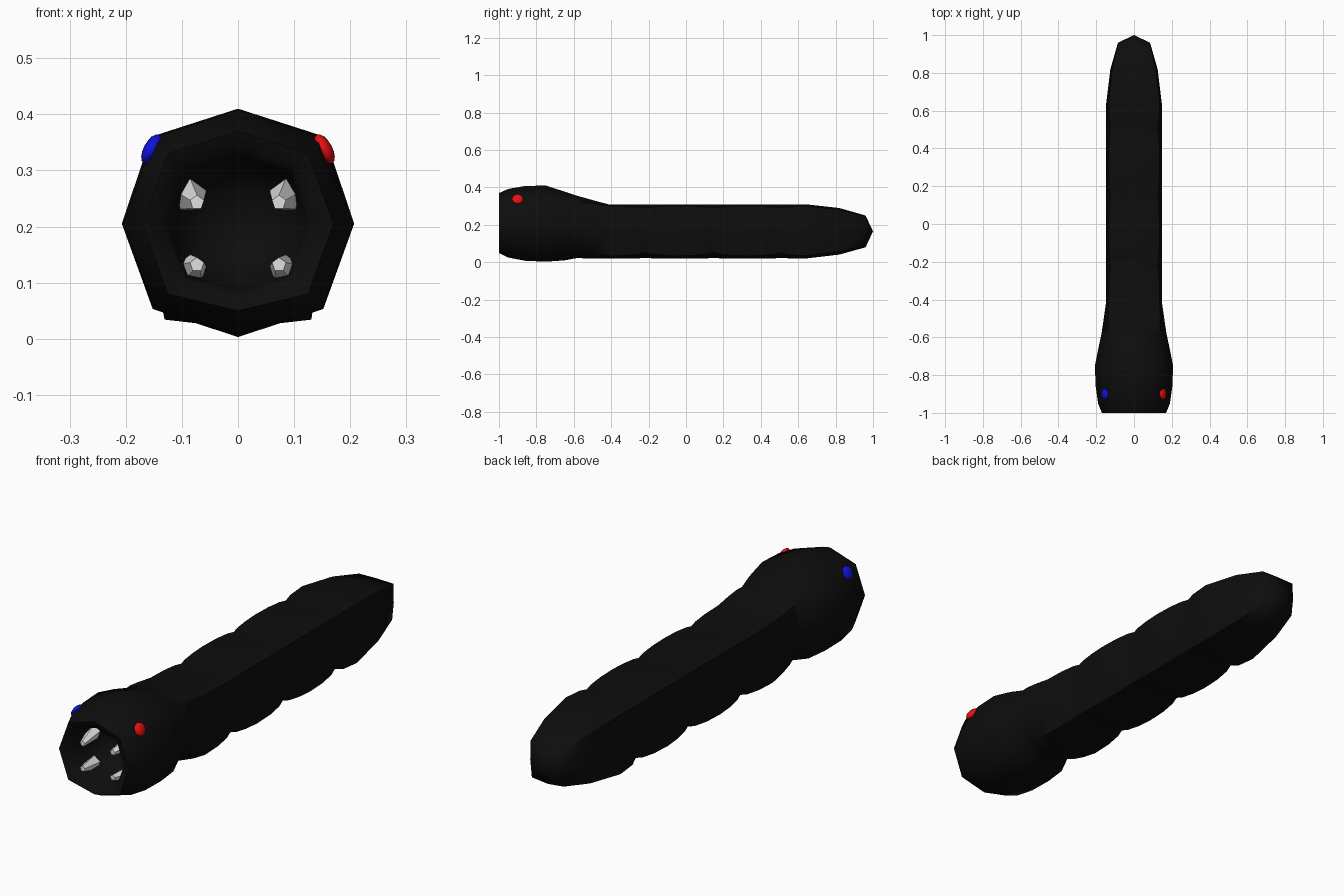
import bpy, bmesh, math
from mathutils import Vector

if "Cube" in bpy.data.objects:
    bpy.data.objects.remove(bpy.data.objects["Cube"])


def material(name, rgb):
    m = bpy.data.materials.new(name)
    m.diffuse_color = (*rgb, 1)
    m.use_nodes = True
    m.node_tree.nodes["Principled BSDF"].inputs["Base Color"].default_value = m.diffuse_color
    return m


BLACK = material("black skin", (0.004, 0.004, 0.004))
RED = material("red eye", (0.8, 0.005, 0.005))
BLUE = material("blue eye", (0.006, 0.006, 0.75))
IVORY = material("tooth white", (0.75, 0.75, 0.75))


def finish(bm, name, mat, angle):
    bmesh.ops.recalc_face_normals(bm, faces=bm.faces)
    me = bpy.data.meshes.new(name)
    bm.to_mesh(me)
    bm.free()
    me.materials.append(mat)
    ob = bpy.data.objects.new(name, me)
    bpy.context.collection.objects.link(ob)
    bpy.context.view_layer.objects.active = ob
    ob.select_set(True)
    bpy.ops.object.shade_smooth_by_angle(angle=math.radians(angle))
    ob.select_set(False)
    return ob


def lerp(a, b, t):
    return a + (b - a) * t


def ring(bm, y, w, top, bot, cu, cl, zc):
    """Eight-sided section: w half width, cu / cl upper and lower corner offsets."""
    pts = [(w, zc), (cu, zc + cu), (0, top), (-cu, zc + cu),
           (-w, zc), (-cl, zc - cl), (0, bot), (cl, zc - cl)]
    return [bm.verts.new((x, y, z)) for x, z in pts]


# Mouth cavity (from the inside out), then head
sections = [
    (-0.80, 0.07, 0.27, 0.14, 0.05, 0.05, 0.205),
    (-0.86, 0.115, 0.315, 0.095, 0.083, 0.083, 0.205),
    (-0.95, 0.125, 0.325, 0.085, 0.092, 0.092, 0.205),
    (-0.985, 0.135, 0.335, 0.075, 0.10, 0.10, 0.205),
    (-1.0, 0.17, 0.37, 0.05, 0.125, 0.125, 0.205),
    (-0.95, 0.19, 0.392, 0.025, 0.141, 0.141, 0.205),
    (-0.86, 0.203, 0.408, 0.008, 0.152, 0.151, 0.205),
    (-0.75, 0.207, 0.41, 0.003, 0.155, 0.152, 0.205),
    (-0.65, 0.187, 0.378, 0.010, 0.146, 0.14, 0.193),
]

# Bulging body segments: the corners swell between narrow joints
joints = [-0.58, -0.215, 0.15, 0.51]
for a, b in zip(joints, joints[1:]):
    for t in (0, 0.08, 0.25, 0.45, 0.7, 0.9):
        y = lerp(a, b, t)
        swell = math.sin(math.pi * t) ** 0.6
        neck = max(0.0, min(1.0, (-0.42 - y) / 0.16))
        sections.append((y, 0.148 + 0.024 * neck, 0.31 + 0.045 * neck,
                         0.023 - 0.004 * swell,
                         0.125 + 0.011 * swell + 0.01 * neck,
                         0.113 + 0.018 * swell, 0.165 + 0.02 * neck))

# Tail
sections += [
    (0.51, 0.147, 0.31, 0.023, 0.125, 0.113, 0.165),
    (0.55, 0.147, 0.31, 0.021, 0.132, 0.125, 0.165),
    (0.64, 0.147, 0.31, 0.02, 0.136, 0.13, 0.165),
    (0.82, 0.125, 0.29, 0.041, 0.115, 0.108, 0.165),
    (0.96, 0.085, 0.25, 0.08, 0.083, 0.077, 0.165),
]

bm = bmesh.new()
rings = [ring(bm, *s) for s in sections]
for r0, r1 in zip(rings, rings[1:]):
    for i in range(8):
        j = (i + 1) % 8
        bm.faces.new((r0[i], r0[j], r1[j], r1[i]))
bm.faces.new(rings[0])
tip = bm.verts.new((0, 1.0, 0.165))
for i in range(8):
    bm.faces.new((rings[-1][i], rings[-1][(i + 1) % 8], tip))
finish(bm, "worm_body", BLACK, 60)

# Eyes: small flattened balls set into the upper head corners
for name, side, mat in (("right_eye", 1, RED), ("left_eye", -1, BLUE)):
    bm = bmesh.new()
    bmesh.ops.create_uvsphere(bm, u_segments=12, v_segments=8, radius=1)
    turn = Vector((0, 0, 1)).rotation_difference(Vector((side, 0, 0.55)))
    for v in bm.verts:
        p = turn @ Vector((v.co.x * 0.029, v.co.y * 0.031, v.co.z * 0.014))
        v.co = p + Vector((side * 0.154, -0.9, 0.338))
    finish(bm, name, mat, 60)

# Teeth: four blunt pegs rooted in the corners of the mouth
for sx, side in ((1, "right"), (-1, "left")):
    for z, lean, row in ((0.255, -0.012, "upper"), (0.12, 0.012, "lower")):
        bm = bmesh.new()
        bmesh.ops.create_cone(bm, cap_ends=True, segments=5, radius1=0.03,
                              radius2=0.013, depth=0.1)
        for v in bm.verts:
            t = v.co.z / 0.1 + 0.5
            v.co = Vector((sx * (0.085 + v.co.x - 0.012 * t),
                           -0.875 - 0.1 * t, z + v.co.y + lean * t))
        finish(bm, f"{row}_{side}_tooth", IVORY, 40)
